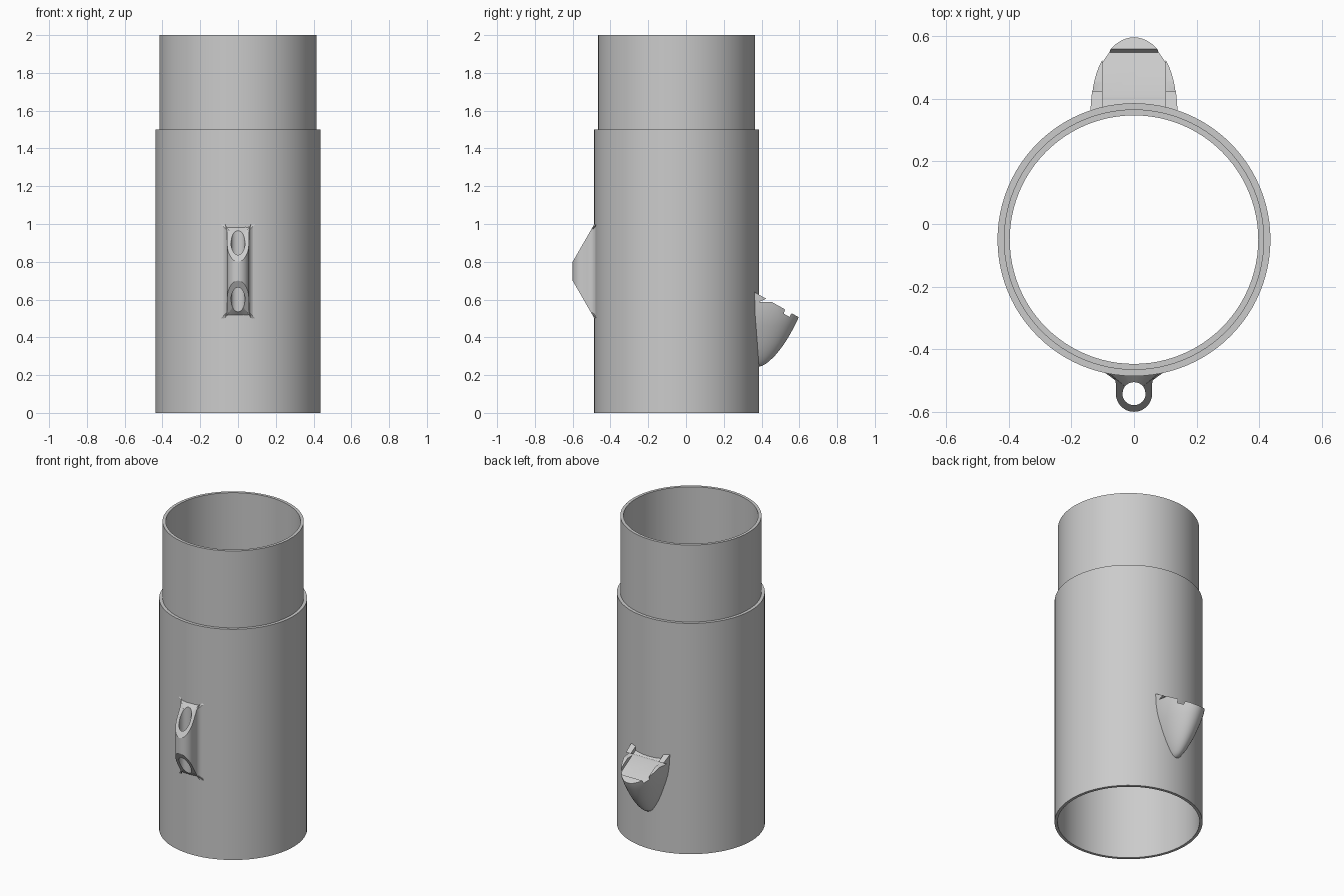
import bpy, bmesh, math
from mathutils import Vector

if "Cube" in bpy.data.objects:
    bpy.data.objects.remove(bpy.data.objects["Cube"])

AXIS_Y = -0.05        # tube axis
R_OUT, R_MID, R_IN = 0.436, 0.416, 0.397

grey = bpy.data.materials.new("plain grey")
grey.use_nodes = True
grey.diffuse_color = (0.6, 0.6, 0.6, 1)
grey.node_tree.nodes["Principled BSDF"].inputs["Base Color"].default_value = (0.6, 0.6, 0.6, 1)


def finish(bm, name):
    bmesh.ops.recalc_face_normals(bm, faces=bm.faces[:])
    mesh = bpy.data.meshes.new(name)
    bm.to_mesh(mesh)
    bm.free()
    ob = bpy.data.objects.new(name, mesh)
    bpy.context.collection.objects.link(ob)
    mesh.materials.append(grey)
    return ob


def smooth(ob):
    bpy.ops.object.select_all(action='DESELECT')
    ob.select_set(True)
    bpy.context.view_layer.objects.active = ob
    bpy.ops.object.shade_smooth_by_angle(angle=math.radians(30))


def loft(bm, rings, closed=False):
    """Skin rings of equal length; closed joins the last ring to the first."""
    loops = [[bm.verts.new(p) for p in ring] for ring in rings]
    pairs = list(zip(loops, loops[1:])) + ([(loops[-1], loops[0])] if closed else [])
    for a, b in pairs:
        n = len(a)
        for i in range(n):
            j = (i + 1) % n
            bm.faces.new((a[i], a[j], b[j], b[i]))
    return loops


def cutter(profile, x0, x1, name):
    """Prism with a y-z profile, used as a boolean cutter."""
    bm = bmesh.new()
    ends = loft(bm, [[(x, y, z) for y, z in profile] for x in (x0, x1)])
    for e in ends:
        bm.faces.new(e)
    ob = finish(bm, name)
    ob.hide_render = True
    return ob


def subtract(target, tool):
    mod = target.modifiers.new("cut", 'BOOLEAN')
    mod.operation, mod.solver, mod.object = 'DIFFERENCE', 'EXACT', tool
    bpy.context.view_layer.objects.active = target
    bpy.ops.object.modifier_apply(modifier=mod.name)
    bpy.data.objects.remove(tool)


# Tube: turned wall with a narrow spigot on top and a socket in the bottom
wall = [(R_OUT, 0), (R_OUT, 1.5), (R_MID, 1.5), (R_MID, 2),
        (R_IN, 2), (R_IN, 0.5), (R_MID + 0.002, 0.5), (R_MID + 0.002, 0)]
SEG = 96
bm = bmesh.new()
loft(bm, [[(r * math.cos(t), AXIS_Y + r * math.sin(t), z)
           for t in (2 * math.pi * i / SEG for i in range(SEG))] for r, z in wall], closed=True)
smooth(finish(bm, "tube"))

# Front eyelet: flared bracket with a vertical hole and sloping ends
HOLE_Y, R_HOLE, R_LUG = -0.542, 0.037, 0.058
side = [(R_LUG * math.cos(a), HOLE_Y - R_LUG * math.sin(a))
        for a in (math.pi / 2 * (1 - i / 12) for i in range(13))]
side += [(0.058, -0.52)]
side += [(0.058 + 0.034 * (1 - math.cos(a)), -0.512 + 0.036 * math.sin(a))
         for a in (math.pi / 2 * i / 8 for i in range(9))]
side += [(0.092, -0.466), (0.06, -0.466), (0.03, -0.466), (0, -0.466)]
outer = side + [(-x, y) for x, y in side[-2:0:-1]]
inner = []
for x, y in outer:
    d = Vector((x, y - HOLE_Y)).normalized() * R_HOLE
    inner.append((d.x, HOLE_Y + d.y))


def end_height(y, sign):
    slope = min(max((-0.485 - y) / 0.115, 0), 1)
    return 0.75 + sign * (0.25 - 0.2 * slope)


bm = bmesh.new()
loft(bm, [[(x, y, end_height(y, s)) for x, y in ring]
          for ring, s in ((outer, -1), (outer, 1), (inner, 1), (inner, -1))], closed=True)
smooth(finish(bm, "front_eyelet"))

# Rear scoop: stacked half ellipses, backed by the curve of the tube wall
reach = [(0.245, 0.016), (0.249, 0.033), (0.26, 0.053), (0.275, 0.072), (0.302, 0.1),
         (0.333, 0.126), (0.37, 0.153), (0.413, 0.179), (0.46, 0.205), (0.505, 0.226),
         (0.56, 0.24), (0.64, 0.248), (0.7, 0.25)]
rings = []
for z, r in reach:
    w = 0.56 * r
    ring = [(w * math.cos(a), 0.37 + r * math.sin(a), z)
            for a in (math.pi * i / 32 for i in range(33))]
    for i in range(13):
        x = -w + 2 * w * i / 12
        ring.append((x, AXIS_Y + math.sqrt(0.425 ** 2 - x * x), z))
    rings.append(ring)
bm = bmesh.new()
loops = loft(bm, rings)
bm.faces.new(loops[0])
bm.faces.new(loops[-1])
scoop = finish(bm, "rear_scoop")


def rim(y, depth=0.0):
    """Height of the sloping scoop rim at y, lowered by depth."""
    return 0.64 - 0.57 * (y - 0.362) - depth


subtract(scoop, cutter([(0.2, rim(0.2)), (0.8, rim(0.8)), (0.8, 0.95), (0.2, 0.95)],
                       -0.3, 0.3, "rim_cutter"))
# Recess across the rim, leaving side cheeks and a front lip
subtract(scoop, cutter([(0.2, rim(0.2, 0.026)), (0.548, rim(0.548, 0.026)),
                        (0.574, rim(0.548, 0.026) + 0.046), (0.2, rim(0.2) + 0.1)],
                       -0.1, 0.1, "recess_cutter"))
# Small catch notches in both cheeks
subtract(scoop, cutter([(0.389, 0.588), (0.455, rim(0.455)), (0.455, 0.62),
                        (0.424, rim(0.424))], -0.3, 0.3, "notch_cutter"))
smooth(scoop)
